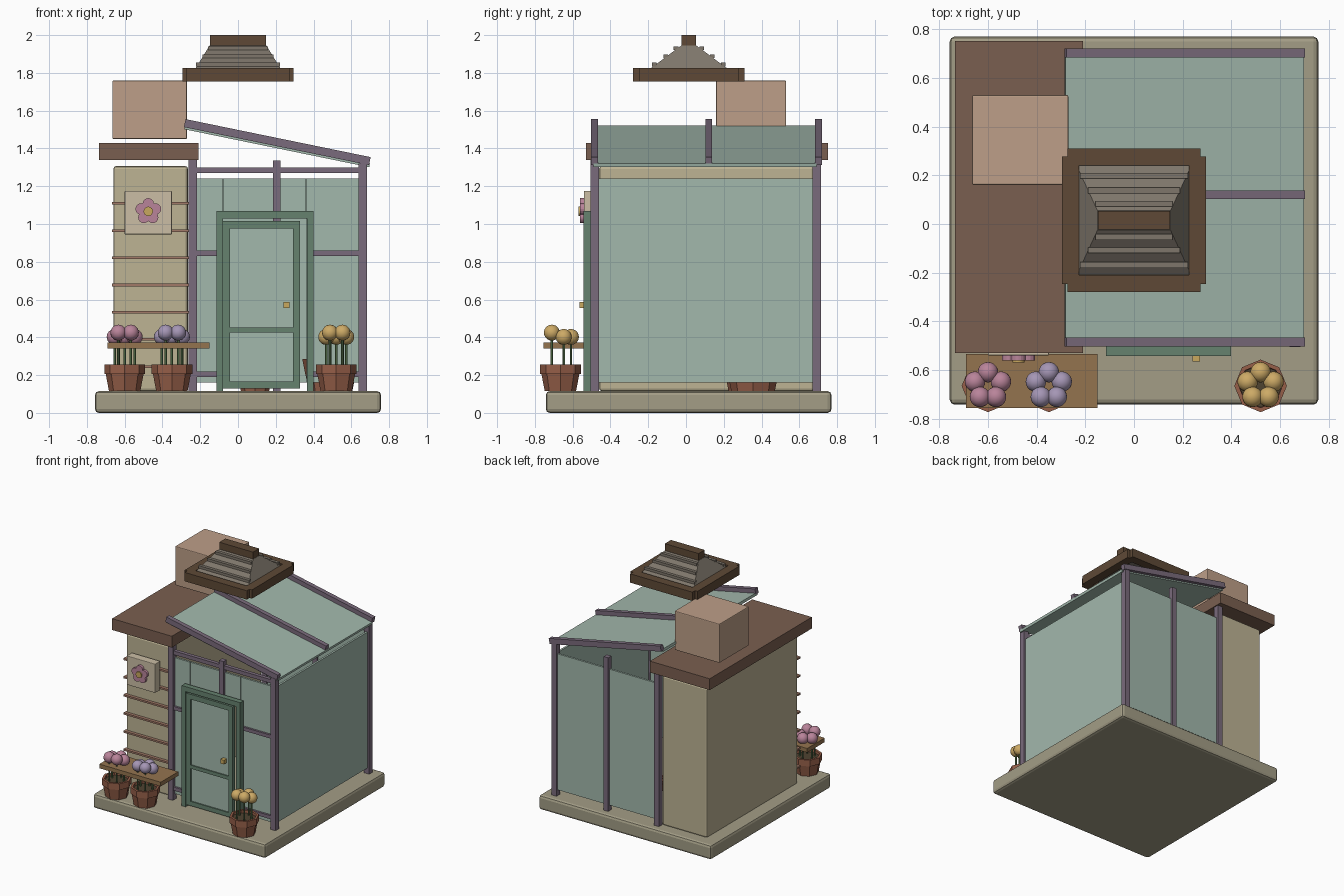
import bpy, bmesh, math
from mathutils import Matrix, Vector

if "Cube" in bpy.data.objects:
    bpy.data.objects.remove(bpy.data.objects["Cube"])


def mat(name, hexcol):
    m = bpy.data.materials.new(name)
    rgb = [int(hexcol[i:i + 2], 16) / 255 for i in (0, 2, 4)]
    m.diffuse_color = [((c + 0.055) / 1.055) ** 2.4 for c in rgb] + [1]
    m.use_nodes = True
    m.node_tree.nodes["Principled BSDF"].inputs["Base Color"].default_value = m.diffuse_color
    return m


STONE, CREAM, PALE = mat("stone", "A39D86"), mat("cream", "BDB394"), mat("pale", "CBBEA5")
BROWN, CLAY, DARK = mat("brown", "7A5F50"), mat("clay", "BD9F88"), mat("dark_wood", "5E4936")
SLATE, GLASS, LAV = mat("slate", "7E766B"), mat("glass", "A2B8AC"), mat("lavender", "7A6B7C")
GREEN, GOLD, WOOD = mat("door_green", "66826F"), mat("gold", "C9A95E"), mat("wood", "94744F")
TERRA, SOIL, STEM = mat("terracotta", "965F49"), mat("soil", "4F4331"), mat("stem", "5C7A50")
PINK, LILAC, YELLOW, LATH = mat("pink", "B9849A"), mat("lilac", "A596B5"), mat("yellow", "CDAA66"), mat("lath", "A27A68")


def finish(name, bm, m, matrix=Matrix()):
    bmesh.ops.recalc_face_normals(bm, faces=bm.faces)
    me = bpy.data.meshes.new(name)
    bm.to_mesh(me)
    bm.free()
    me.materials.append(m)
    ob = bpy.data.objects.new(name, me)
    ob.matrix_world = matrix
    bpy.context.collection.objects.link(ob)
    return ob


def box(name, x, y, z, m, bevel=0.0, rot=0.0):
    """Box from (min, max) ranges, optionally tilted about y."""
    size = [b - a for a, b in (x, y, z)]
    mid = Vector([(a + b) / 2 for a, b in (x, y, z)])
    bm = bmesh.new()
    bmesh.ops.create_cube(bm, size=1, matrix=Matrix.Diagonal((*size, 1)))
    if bevel:
        bmesh.ops.bevel(bm, geom=bm.edges[:], offset=bevel, segments=2, profile=0.5, affect='EDGES')
    return finish(name, bm, m, Matrix.Translation(mid) @ Matrix.Rotation(rot, 4, 'Y'))


def lathe(name, profile, loc, m, sides=8):
    """Revolve a closed (radius, z) profile."""
    bm = bmesh.new()
    rings = [[bm.verts.new((r * math.cos(k * math.tau / sides), r * math.sin(k * math.tau / sides), z))
              for k in range(sides)] for r, z in profile]
    for a, b in zip(rings, rings[1:]):
        for k in range(sides):
            j = (k + 1) % sides
            bm.faces.new((a[k], a[j], b[j], b[k]))
    bm.faces.new(rings[0])
    bm.faces.new(rings[-1])
    return finish(name, bm, m, Matrix.Translation(loc))


def ball(name, loc, r, m):
    bm = bmesh.new()
    bmesh.ops.create_uvsphere(bm, u_segments=20, v_segments=12, radius=r)
    for f in bm.faces:
        f.smooth = True
    return finish(name, bm, m, Matrix.Translation(loc))


def disc(name, x, z, y0, y1, r, m):
    """Flat disc facing the front."""
    bm = bmesh.new()
    bmesh.ops.create_cone(bm, cap_ends=True, segments=16, radius1=r, radius2=r, depth=y1 - y0)
    return finish(name, bm, m, Matrix.Translation((x, (y0 + y1) / 2, z)) @ Matrix.Rotation(math.pi / 2, 4, 'X'))


# Ground slab and solid side building
box("base", (-0.757, 0.757), (-0.742, 0.77), (0, 0.115), STONE, 0.02)
box("side_building", (-0.66, -0.265), (-0.46, 0.68), (0.115, 1.307), CREAM, 0.015)
box("flat_roof", (-0.735, -0.21), (-0.53, 0.752), (1.34, 1.43), BROWN)
box("roof_block", (-0.665, -0.27), (0.16, 0.53), (1.45, 1.76), CLAY, 0.006)
for i in range(7):
    z = 0.245 + i * 0.144
    box("wall_lath", (-0.667, -0.262), (-0.485, -0.45), (z - 0.007, z + 0.007), LATH)

# Flower plaque
box("plaque", (-0.6, -0.35), (-0.54, -0.475), (0.945, 1.175), PALE, 0.004)
for k in range(5):
    a = math.pi / 2 + k * math.tau / 5
    disc("plaque_petal", -0.475 + 0.04 * math.cos(a), 1.067 + 0.04 * math.sin(a), -0.56, -0.53, 0.03, PINK)
disc("plaque_centre", -0.475, 1.067, -0.57, -0.53, 0.025, GOLD)

# Greenhouse posts and front rails
for y in (-0.483, 0.692):
    box("left_post", (-0.263, -0.218), (y - 0.022, y + 0.022), (0.115, 1.34), LAV)
    box("right_post", (0.638, 0.683), (y - 0.022, y + 0.022), (0.115, 1.32), LAV)
box("front_short_post", (0.185, 0.225), (-0.503, -0.463), (1.06, 1.335), LAV)
box("back_middle_post", (0.185, 0.225), (0.672, 0.712), (0.115, 1.335), LAV)
box("top_rail", (-0.24, 0.66), (-0.498, -0.468), (1.27, 1.3), LAV)
for z in (0.845, 0.205):
    for x in ((-0.24, -0.1), (0.38, 0.66)):
        box("side_rail", x, (-0.498, -0.468), (z - 0.014, z + 0.014), LAV)

# Glass walls
for x, z0 in (((-0.225, -0.082), 0.16), ((-0.078, 0.358), 1.05), ((0.362, 0.65), 0.16)):
    box("front_glass", x, (-0.482, -0.466), (z0, 1.24), GLASS)
for x in ((-0.225, 0.19), (0.22, 0.645)):
    box("back_glass", x, (0.682, 0.698), (0.16, 1.24), GLASS)
box("right_glass", (0.652, 0.668), (-0.465, 0.675), (0.16, 1.24), GLASS)

# Sloping glass roof with beams
TILT = math.radians(11.6)
box("roof_glass", (-0.293, 0.707), (-0.49, 0.692), (1.401, 1.421), GLASS, rot=TILT)
for y in (-0.485, 0.12, 0.702):
    box("roof_beam", (-0.292, 0.708), (y - 0.018, y + 0.018), (1.412, 1.455), LAV, rot=TILT)

# Door frame, leaf and knob
for x in (-0.115, 0.364):
    box("door_jamb", (x, x + 0.035), (-0.543, -0.5), (0.115, 1.035), GREEN)
box("door_header", (-0.115, 0.399), (-0.543, -0.5), (1.03, 1.07), GREEN)
for x in (-0.08, 0.29):
    box("door_stile", (x, x + 0.038), (-0.535, -0.505), (0.13, 1.015), GREEN)
for z0, z1 in ((0.13, 0.165), (0.425, 0.453), (0.975, 1.015)):
    box("door_rail", (-0.045, 0.293), (-0.533, -0.507), (z0, z1), GREEN)
box("door_glass", (-0.045, 0.293), (-0.524, -0.514), (0.16, 0.98), GLASS)
box("door_knob", (0.24, 0.272), (-0.565, -0.53), (0.555, 0.587), GOLD)

# Floating hipped roof cap: eave beams, frustum, slats and ridge
CY = 0.015
for s in (-1, 1):
    a, b = sorted((s * 0.295, s * 0.225))
    box("eave_long", (-0.273, 0.273), (CY + a, CY + b), (1.755, 1.825), DARK)
    box("eave_short", (a, b), (CY - 0.262, CY + 0.262), (1.755, 1.825), DARK)
    for y, z, hx in ((0.183, 1.845, 0.222), (0.123, 1.888, 0.188), (0.068, 1.93, 0.158)):
        yc = CY + s * y
        box("cap_slat", (-hx, hx), (yc - 0.012, yc + 0.012), (z - 0.01, z + 0.01), SLATE)
bm = bmesh.new()
bmesh.ops.create_cube(bm, size=2)
for v in bm.verts:
    hx, hy, z = (0.15, 0.04, 1.945) if v.co.z > 0 else (0.24, 0.235, 1.8)
    v.co = (v.co.x * hx, v.co.y * hy + CY, z)
finish("cap_roof", bm, SLATE)
box("cap_ridge", (-0.148, 0.148), (CY - 0.038, CY + 0.038), (1.94, 2.0), DARK)

# Potted flowers and plank
POT = [(0.083, 0.115), (0.1, 0.205), (0.108, 0.205), (0.108, 0.255), (0.09, 0.255), (0.088, 0.23)]
for x, m in ((-0.6, PINK), (-0.35, LILAC), (0.52, YELLOW)):
    y = -0.665
    lathe("pot", POT, (x, y, 0), TERRA)
    lathe("soil", [(0.088, 0.228), (0.088, 0.235)], (x, y, 0), SOIL)
    for k in range(5):
        a = math.pi / 2 + k * math.tau / 5
        fx, fy = x + 0.056 * math.cos(a), y + 0.056 * math.sin(a)
        z = 0.425 if k in (2, 3) else 0.402
        lathe("flower_stem", [(0.007, 0.23), (0.007, z)], (fx, fy, 0), STEM, 6)
        ball("flower_head", (fx, fy, z), 0.042, m)
box("plank", (-0.69, -0.15), (-0.755, -0.535), (0.34, 0.373), WOOD)

# Pots inside the greenhouse
lathe("indoor_large_pot", [(0.115, 0.115), (0.15, 0.285), (0.13, 0.285), (0.12, 0.25)], (0.49, 0.355, 0), TERRA)
lathe("indoor_small_pot", [(0.075, 0.115), (0.1, 0.25), (0.085, 0.25), (0.08, 0.22)], (0.09, 0.3, 0), TERRA)
